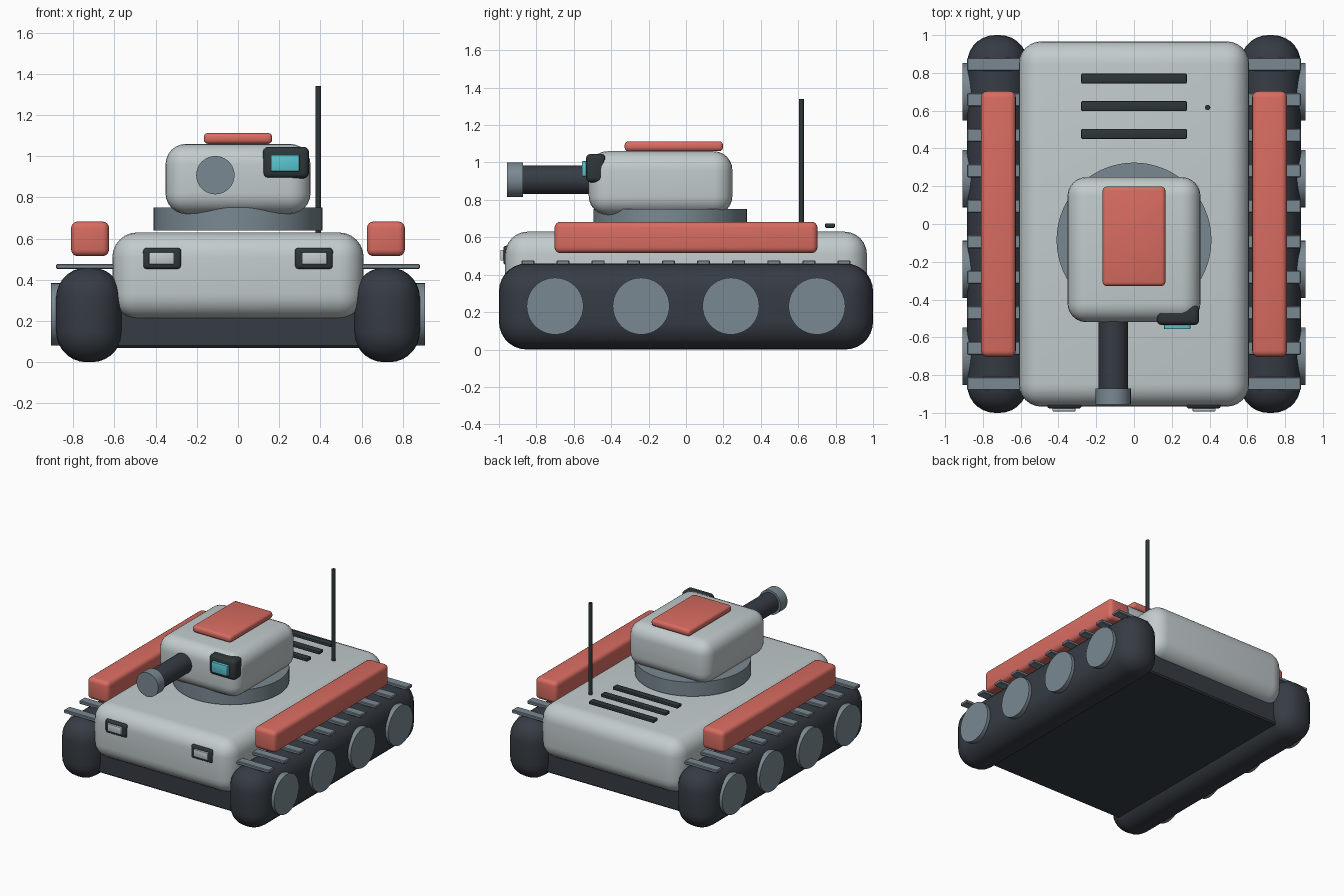
import bpy, bmesh, math
from mathutils import Matrix

if "Cube" in bpy.data.objects:
    bpy.data.objects.remove(bpy.data.objects["Cube"])


def material(name, rgb):
    """Flat colour given as sRGB 0-255, stored as linear."""
    lin = [((c / 255 + 0.055) / 1.055) ** 2.4 for c in rgb]
    m = bpy.data.materials.new(name)
    m.diffuse_color = (*lin, 1)
    m.use_nodes = True
    m.node_tree.nodes["Principled BSDF"].inputs["Base Color"].default_value = m.diffuse_color
    return m


GREY = material("light grey", (194, 203, 204))
RED = material("coral red", (216, 108, 97))
TRACK = material("charcoal", (54, 60, 68))
DARK = material("dark trim", (46, 54, 57))
STEEL = material("steel grey", (122, 137, 146))
TEAL = material("teal glass", (90, 198, 208))


def finish(name, bm, mat):
    me = bpy.data.meshes.new(name)
    bm.to_mesh(me)
    bm.free()
    ob = bpy.data.objects.new(name, me)
    bpy.context.collection.objects.link(ob)
    me.materials.append(mat)
    bpy.ops.object.select_all(action='DESELECT')
    ob.select_set(True)
    bpy.context.view_layer.objects.active = ob
    bpy.ops.object.shade_smooth_by_angle(angle=math.radians(35))
    return ob


def box(name, x, y, z, mat, bevel=0.0, segments=4):
    """Rounded box from (min, max) ranges."""
    bm = bmesh.new()
    bmesh.ops.create_cube(bm, size=1)
    for v in bm.verts:
        for i, (lo, hi) in enumerate((x, y, z)):
            v.co[i] = (lo + hi) / 2 + v.co[i] * (hi - lo)
    if bevel:
        bmesh.ops.bevel(bm, geom=bm.edges[:], offset=bevel, segments=segments,
                        profile=0.5, affect='EDGES', clamp_overlap=True)
    return finish(name, bm, mat)


def cylinder(name, centre, radius, depth, axis, mat, sides=40):
    bm = bmesh.new()
    rot = {'X': Matrix.Rotation(math.pi / 2, 4, 'Y'),
           'Y': Matrix.Rotation(math.pi / 2, 4, 'X'),
           'Z': Matrix.Identity(4)}[axis]
    bmesh.ops.create_cone(bm, cap_ends=True, segments=sides, radius1=radius,
                          radius2=radius, depth=depth,
                          matrix=Matrix.Translation(centre) @ rot)
    return finish(name, bm, mat)


def side_range(s, a, b):
    return (a, b) if s > 0 else (-b, -a)


# Hull
box("lower_hull", (-0.6, 0.6), (-0.88, 0.88), (0.07, 0.32), TRACK, 0.01, 1)
box("upper_hull", (-0.61, 0.61), (-0.967, 0.967), (0.21, 0.63), GREY, 0.12, 6)

# Running gear, side boxes and headlights, mirrored left and right
for s, side in ((-1, "left"), (1, "right")):
    box(f"{side}_track", side_range(s, 0.563, 0.883), (-1, 1), (0, 0.46), TRACK, 0.148, 7)
    for i, y in enumerate((-0.70, -0.24, 0.24, 0.70)):
        cylinder(f"{side}_wheel_{i + 1}", (s * 0.865, y, 0.232), 0.152, 0.085, 'X', STEEL)
    for i in range(10):
        y = -0.845 + i * 1.69 / 9
        box(f"{side}_track_slat_{i + 1}", side_range(s, 0.59, 0.883),
            (y - 0.035, y + 0.035), (0.452, 0.477), STEEL, 0.005, 1)
    box(f"{side}_side_box", side_range(s, 0.626, 0.81), (-0.703, 0.703),
        (0.515, 0.683), RED, 0.032)
    box(f"{side}_headlight_frame", side_range(s, 0.276, 0.461), (-0.977, -0.93),
        (0.452, 0.555), DARK, 0.016, 3)
    box(f"{side}_headlight_lens", side_range(s, 0.31, 0.432), (-0.992, -0.965),
        (0.475, 0.533), GREY, 0.005, 2)

# Engine grille bars on the rear deck
for i, y in enumerate((0.477, 0.624, 0.77)):
    box(f"grille_bar_{i + 1}", (-0.28, 0.28), (y - 0.027, y + 0.027),
        (0.65, 0.675), DARK, 0.008, 2)

# Antenna
cylinder("antenna", (0.39, 0.617, 0.985), 0.014, 0.71, 'Z', DARK, 16)

# Turret
cylinder("turret_ring", (0, -0.085, 0.695), 0.41, 0.11, 'Z', STEEL, 64)
box("turret", (-0.352, 0.352), (-0.52, 0.248), (0.72, 1.06), GREY, 0.10, 6)
box("turret_hatch", (-0.166, 0.166), (-0.328, 0.198), (1.06, 1.113), RED, 0.02, 3)

# Gun
cylinder("gun_barrel", (-0.11, -0.65, 0.908), 0.077, 0.46, 'Y', TRACK)
cylinder("gun_muzzle", (-0.11, -0.914, 0.908), 0.093, 0.084, 'Y', STEEL)

# Sight window
box("sight_frame", (0.121, 0.345), (-0.535, -0.43), (0.893, 1.046), DARK, 0.026, 3)
box("sight_glass", (0.159, 0.298), (-0.557, -0.525), (0.926, 1.007), TEAL, 0.005, 2)
